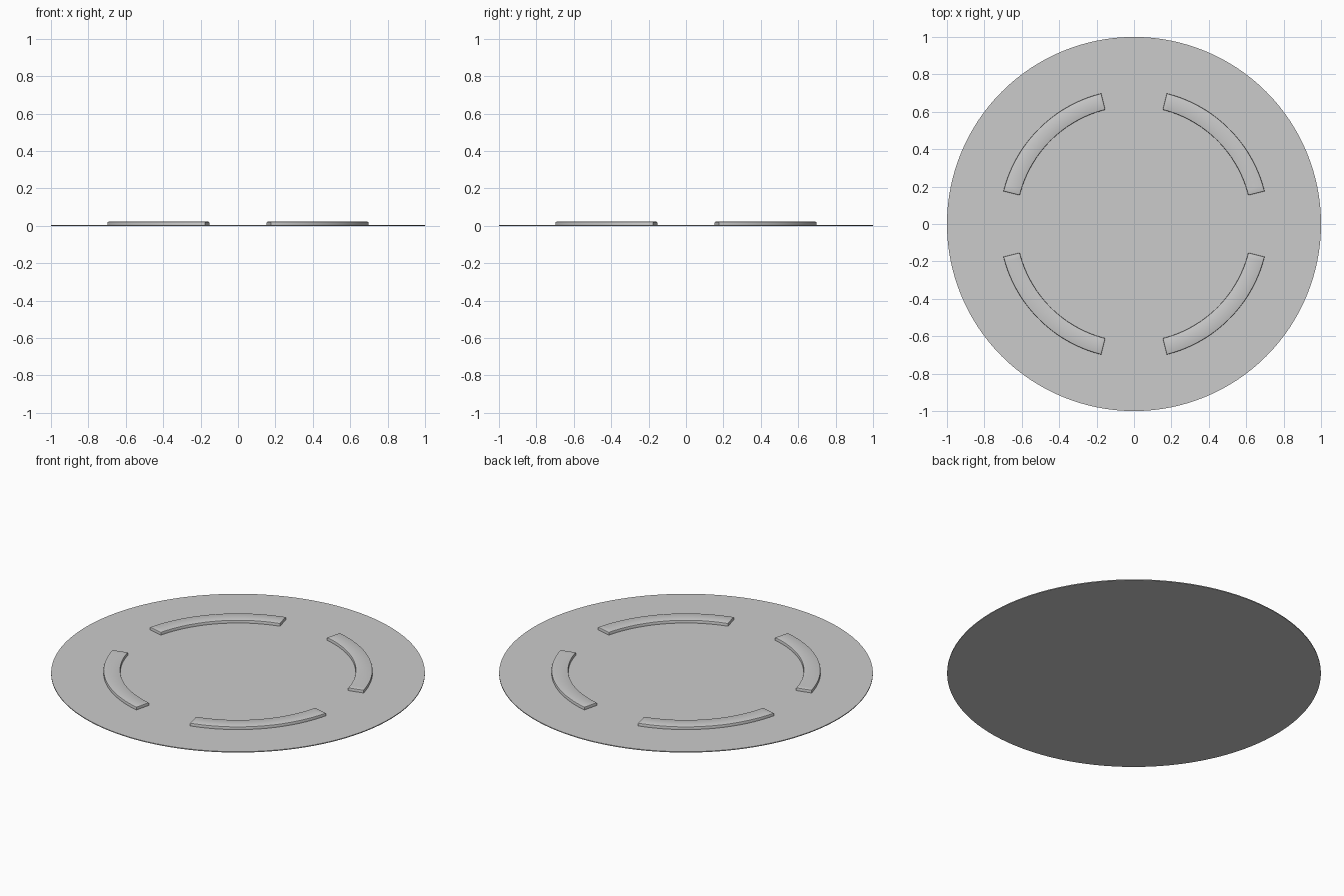
import bpy, bmesh
from math import radians, cos, sin

if "Cube" in bpy.data.objects:
    bpy.data.objects.remove(bpy.data.objects["Cube"])

DISC_T = 0.005      # disc thickness
TOP = 0.022         # top of the raised arcs


def finish(obj):
    bpy.ops.object.select_all(action='DESELECT')
    obj.select_set(True)
    bpy.context.view_layer.objects.active = obj
    bpy.ops.object.shade_smooth_by_angle(angle=radians(30))


def raised_arc(name, start, end, r_in, r_out, steps=24):
    """Curved bar: flat ring sector extruded up, with softened top edges."""
    bm = bmesh.new()
    angles = [radians(start + (end - start) * i / steps) for i in range(steps + 1)]
    rows = [[bm.verts.new((r * cos(a), r * sin(a), DISC_T)) for r in (r_in, r_out)]
            for a in angles]
    for (a, b), (c, d) in zip(rows, rows[1:]):
        bm.faces.new((a, b, d, c))
    ext = bmesh.ops.extrude_face_region(bm, geom=bm.faces[:])
    top = [v for v in ext["geom"] if isinstance(v, bmesh.types.BMVert)]
    bmesh.ops.translate(bm, verts=top, vec=(0, 0, TOP - DISC_T))
    bmesh.ops.recalc_face_normals(bm, faces=bm.faces[:])
    # Soften only the top rim
    rim = [e for e in bm.edges
           if all(v.co.z > TOP - 1e-4 for v in e.verts)
           and len(e.link_faces) == 2 and e.calc_face_angle() > 1]
    bmesh.ops.bevel(bm, geom=rim, offset=0.005, segments=2, profile=0.5,
                    affect='EDGES')
    mesh = bpy.data.meshes.new(name)
    bm.to_mesh(mesh)
    bm.free()
    obj = bpy.data.objects.new(name, mesh)
    bpy.context.collection.objects.link(obj)
    finish(obj)


# Thin base disc
bpy.ops.mesh.primitive_cylinder_add(vertices=128, radius=1, depth=DISC_T,
                                    location=(0, 0, DISC_T / 2))
disc = bpy.context.object
disc.name = "base_disc"
finish(disc)

# Four raised arcs, one per quadrant
for q in range(4):
    raised_arc(f"raised_arc_{q + 1}", q * 90 + 14.1, q * 90 + 75.9, 0.63, 0.72)
